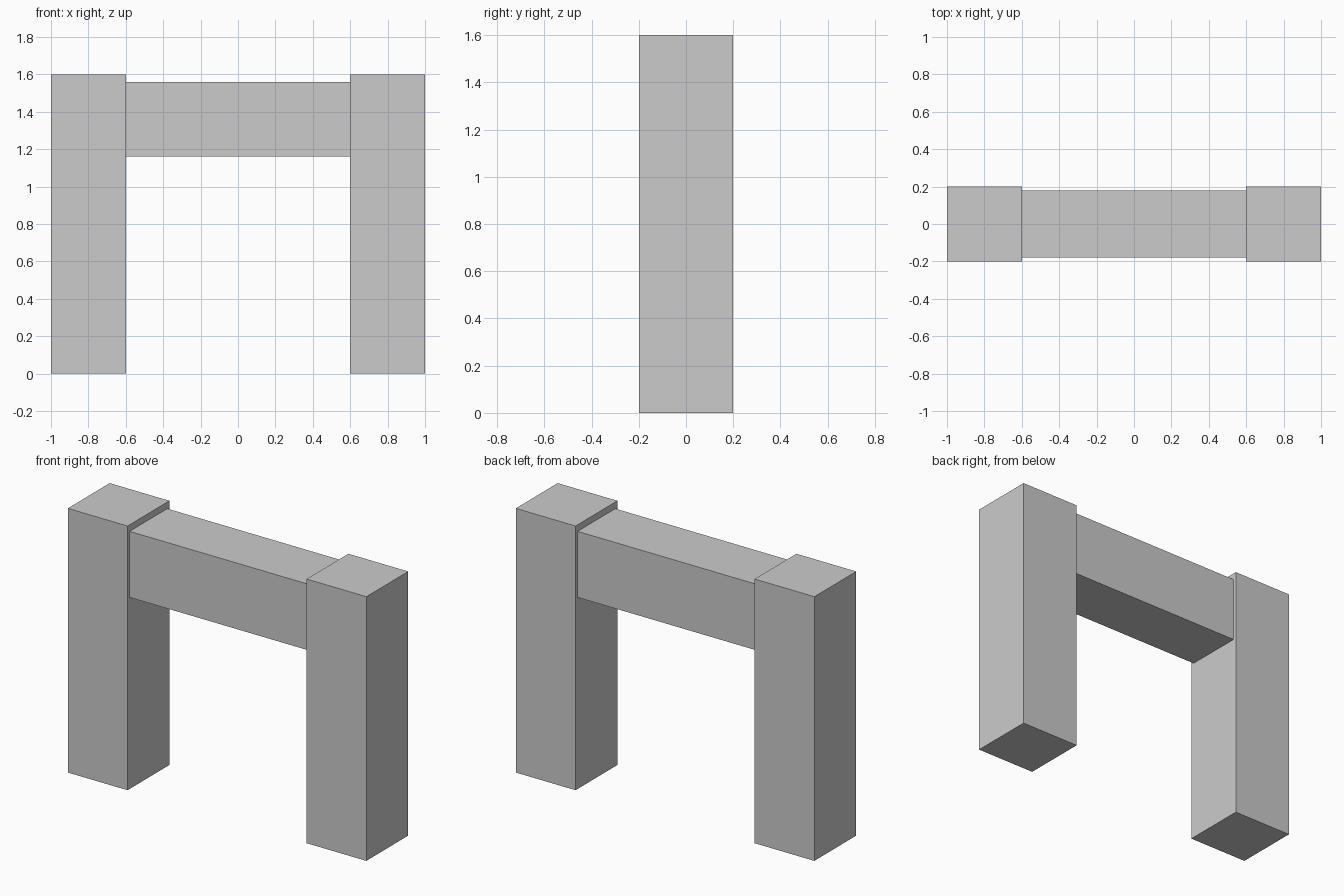
import bpy

if "Cube" in bpy.data.objects:
    bpy.data.objects.remove(bpy.data.objects["Cube"])


def box(name, low, high):
    """Add an axis-aligned box spanning two corners."""
    centre = [(a + b) / 2 for a, b in zip(low, high)]
    size = [b - a for a, b in zip(low, high)]
    bpy.ops.mesh.primitive_cube_add(size=1, location=centre)
    obj = bpy.context.object
    obj.name = name
    obj.scale = size
    bpy.ops.object.transform_apply(location=False, rotation=False, scale=True)
    return obj


# Two square posts
for side, x in (("left", -0.8), ("right", 0.8)):
    box(f"{side}_post", (x - 0.2, -0.2, 0), (x + 0.2, 0.2, 1.6))

# Slightly thinner beam between the posts, set just below their tops
box("cross_beam", (-0.6, -0.18, 1.16), (0.6, 0.18, 1.56))
